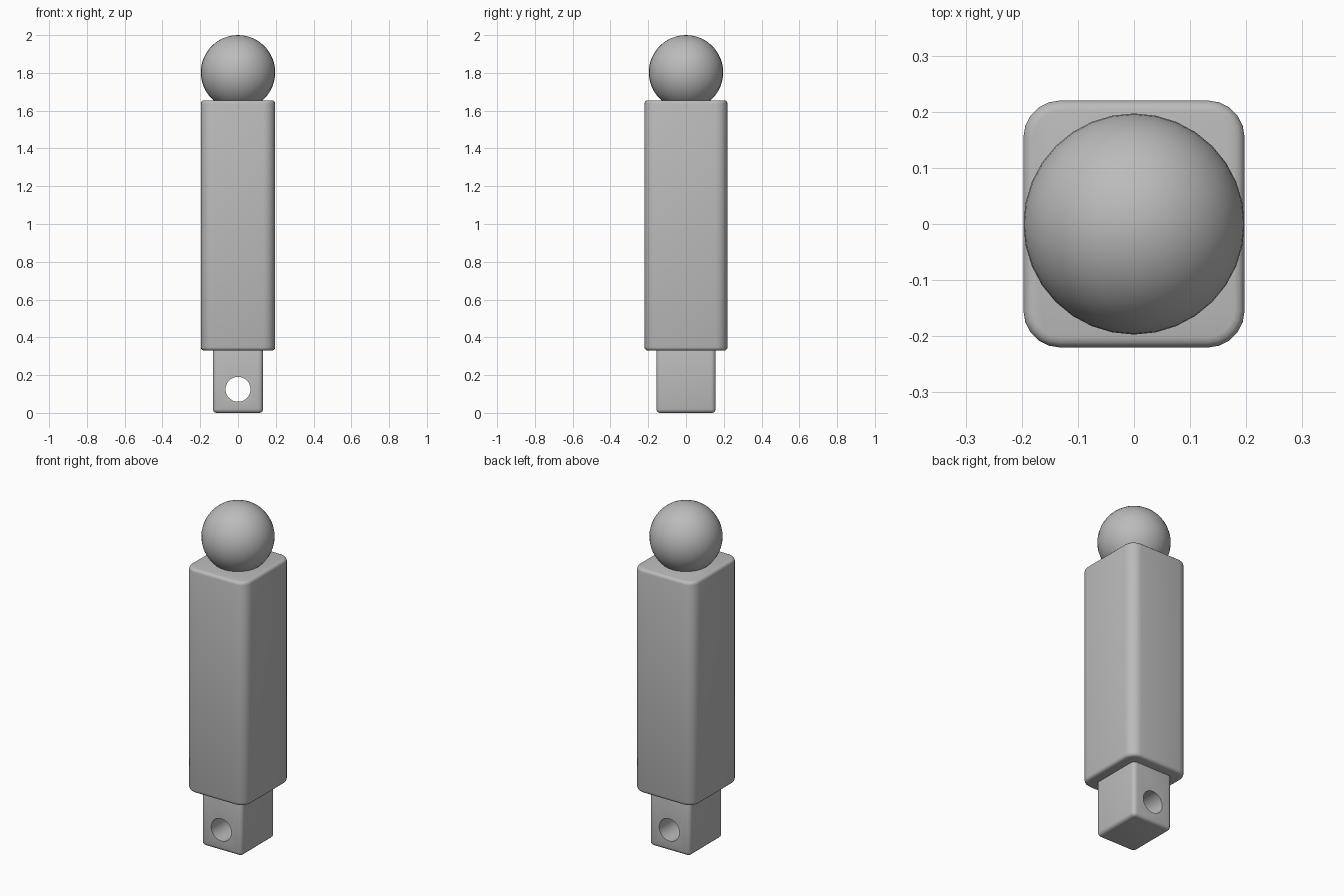
import bpy, bmesh
from math import cos, sin, pi, radians

cube = bpy.data.objects.get("Cube")
if cube:
    bpy.data.objects.remove(cube, do_unlink=True)

grey = bpy.data.materials.new("plain_grey")
grey.use_nodes = True
colour = (0.5, 0.5, 0.5, 1)
grey.diffuse_color = colour
grey.node_tree.nodes["Principled BSDF"].inputs["Base Color"].default_value = colour


def finish(obj, angle=35):
    """Give the part its material and smooth its rounded edges."""
    obj.data.materials.clear()
    obj.data.materials.append(grey)
    bpy.ops.object.select_all(action='DESELECT')
    obj.select_set(True)
    bpy.context.view_layer.objects.active = obj
    bpy.ops.object.shade_smooth_by_angle(angle=radians(angle))


def rounded_bar(name, hx, hy, z0, z1, corner, rim, steps=5):
    """Upright bar with rounded corners and softened top and bottom rims."""
    bm = bmesh.new()
    ring = []
    for quarter, (sx, sy) in enumerate([(1, 1), (-1, 1), (-1, -1), (1, -1)]):
        for i in range(steps + 1):
            a = (quarter + i / steps) * pi / 2
            ring.append(bm.verts.new((sx * (hx - corner) + corner * cos(a),
                                      sy * (hy - corner) + corner * sin(a), z0)))
    base = bm.faces.new(ring)
    top = bmesh.ops.extrude_face_region(bm, geom=[base])["geom"]
    bmesh.ops.translate(bm, vec=(0, 0, z1 - z0),
                        verts=[g for g in top if isinstance(g, bmesh.types.BMVert)])
    bmesh.ops.recalc_face_normals(bm, faces=bm.faces)
    rims = [e for e in bm.edges if abs(e.verts[0].co.z - e.verts[1].co.z) < 1e-5]
    bmesh.ops.bevel(bm, geom=rims, offset=rim, segments=3, profile=0.5, affect='EDGES')
    mesh = bpy.data.meshes.new(name)
    bm.to_mesh(mesh)
    bm.free()
    obj = bpy.data.objects.new(name, mesh)
    bpy.context.collection.objects.link(obj)
    return obj


# Main body
finish(rounded_bar("body", 0.197, 0.22, 0.33, 1.655, 0.065, 0.018))

# Lower tang with a pin hole through front and back
tang = rounded_bar("tang", 0.133, 0.157, 0, 0.36, 0.025, 0.02)
bpy.ops.mesh.primitive_cylinder_add(vertices=32, radius=0.066, depth=1,
                                    location=(0, 0, 0.125), rotation=(pi / 2, 0, 0))
cutter = bpy.context.object
cutter.hide_render = True
hole = tang.modifiers.new("pin_hole", 'BOOLEAN')
hole.operation = 'DIFFERENCE'
hole.solver = 'EXACT'
hole.object = cutter
bpy.ops.object.select_all(action='DESELECT')
tang.select_set(True)
bpy.context.view_layer.objects.active = tang
bpy.ops.object.modifier_apply(modifier=hole.name)
bpy.data.objects.remove(cutter, do_unlink=True)
finish(tang)

# Ball on top
bpy.ops.mesh.primitive_uv_sphere_add(segments=32, ring_count=24, radius=0.197,
                                     location=(0, 0, 1.803))
ball = bpy.context.object
ball.name = "ball"
finish(ball)
